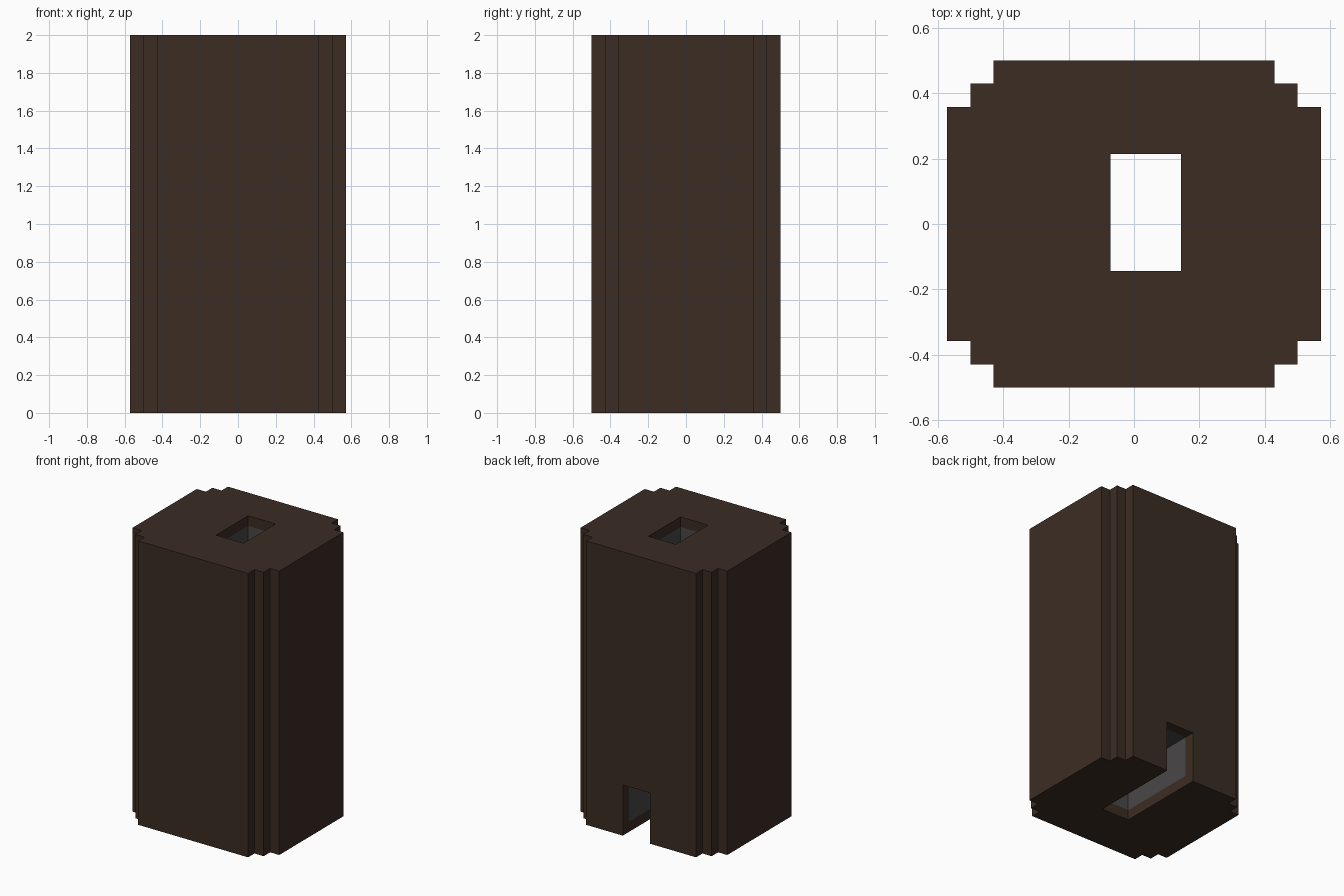
import bpy, bmesh
from mathutils import Vector

cube = bpy.data.objects.get("Cube")
if cube:
    bpy.data.objects.remove(cube, do_unlink=True)

U = 1 / 14          # one block unit
H = 28 * U          # tower height


def material(name, rgb):
    m = bpy.data.materials.new(name)
    m.use_nodes = True
    m.diffuse_color = (*rgb, 1)
    m.node_tree.nodes["Principled BSDF"].inputs["Base Color"].default_value = (*rgb, 1)
    return m


def prism(name, points, direction):
    """Extrude a closed flat outline along a direction."""
    bm = bmesh.new()
    face = bm.faces.new([bm.verts.new(p) for p in points])
    new = bmesh.ops.extrude_face_region(bm, geom=[face])["geom"]
    bmesh.ops.translate(bm, vec=direction,
                        verts=[v for v in new if isinstance(v, bmesh.types.BMVert)])
    bmesh.ops.recalc_face_normals(bm, faces=bm.faces)
    mesh = bpy.data.meshes.new(name)
    bm.to_mesh(mesh)
    bm.free()
    obj = bpy.data.objects.new(name, mesh)
    bpy.context.collection.objects.link(obj)
    return obj


# Tower body: stepped-corner outline mirrored into four quarters
quarter = [(8, 5), (7, 5), (7, 6), (6, 6), (6, 7)]
outline = []
for sx, sy, step in ((1, 1, 1), (-1, 1, -1), (-1, -1, 1), (1, -1, -1)):
    outline += [(sx * x * U, sy * y * U, 0) for x, y in quarter[::step]]
tower = prism("chimney_tower", outline, Vector((0, 0, H)))
tower.data.materials.append(material("dark brown", (0.0437, 0.0252, 0.0168)))
tower.data.materials.append(material("flue grey", (0.067, 0.062, 0.062)))

# Flue cutter: vertical shaft joined to an opening at the foot of the back
side = [(-2, -1), (8, -1), (8, 5), (3, 5), (3, 29), (-2, 29)]
cutter = prism("flue_cutter", [(-U, y * U, z * U) for y, z in side], Vector((3 * U, 0, 0)))
cutter.hide_render = True
cut = tower.modifiers.new("flue", "BOOLEAN")
cut.operation = "DIFFERENCE"
cut.solver = "EXACT"
cut.object = cutter
bpy.context.view_layer.objects.active = tower
tower.select_set(True)
bpy.ops.object.modifier_apply(modifier=cut.name)
bpy.data.objects.remove(cutter, do_unlink=True)

# Flue walls: brown for one unit at each mouth, grey further in
bm = bmesh.new()
bm.from_mesh(tower.data)


def flue_faces():
    return [f for f in bm.faces
            if all(-1.01 * U < v.co.x < 2.01 * U for v in f.verts)]


for co, no in (((0, 0, U), (0, 0, 1)), ((0, 0, H - U), (0, 0, 1)), ((0, 6 * U, 0), (0, 1, 0))):
    faces = flue_faces()
    geom = set(faces)
    for f in faces:
        geom.update(f.edges, f.verts)
    bmesh.ops.bisect_plane(bm, geom=list(geom), plane_co=co, plane_no=no, dist=1e-5)
for f in bm.faces:
    f.material_index = 0
for f in flue_faces():
    c = f.calc_center_median()
    f.material_index = int(U < c.z < H - U and c.y < 6 * U)
bm.to_mesh(tower.data)
bm.free()
